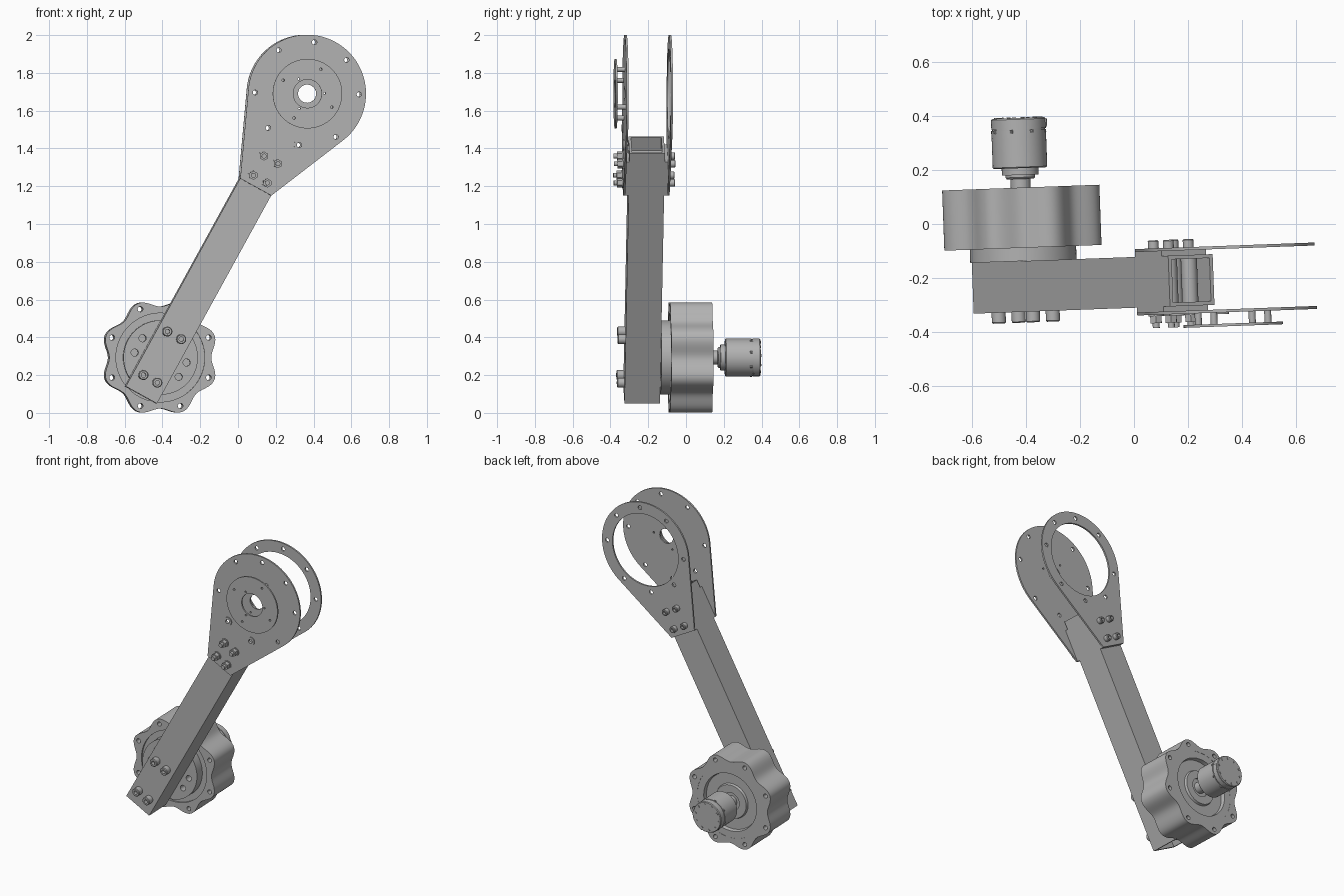
import bpy
import bmesh
from math import sin, cos, pi, radians, acos, atan2, hypot
from mathutils import Matrix

if "Cube" in bpy.data.objects:
    bpy.data.objects.remove(bpy.data.objects["Cube"])

grey = bpy.data.materials.new("plain_grey")
grey.use_nodes = True
colour = (0.45, 0.45, 0.45, 1)
grey.diffuse_color = colour
grey.node_tree.nodes["Principled BSDF"].inputs["Base Color"].default_value = colour

# The arm is built upright in its own frame, then leaned over and turned
POSE = (Matrix.Rotation(radians(2.1), 4, "Z")
        @ Matrix.Translation((-0.523, 0, 0.095))
        @ Matrix.Rotation(radians(28.8), 4, "Y"))
ALONG_Y = Matrix.Rotation(pi / 2, 4, "X")
parts = []


def finish(name, bm):
    """Clean the mesh, pose it and give it the material."""
    bmesh.ops.remove_doubles(bm, verts=bm.verts, dist=0.00005)
    bmesh.ops.recalc_face_normals(bm, faces=bm.faces)
    mesh = bpy.data.meshes.new(name)
    bm.to_mesh(mesh)
    bm.free()
    mesh.transform(POSE)
    mesh.materials.append(grey)
    obj = bpy.data.objects.new(name, mesh)
    bpy.context.collection.objects.link(obj)
    parts.append(obj)


def arc(cx, cy, r, a0=0.0, a1=2 * pi, n=48):
    steps = n if a1 - a0 > 6.28 else n - 1
    return [(cx + r * cos(a0 + (a1 - a0) * i / steps),
             cy + r * sin(a0 + (a1 - a0) * i / steps)) for i in range(n)]


def polar(cx, cy, r, degrees):
    return [(cx + r * cos(radians(d)), cy + r * sin(radians(d))) for d in degrees]


def plate(name, outlines, lo, hi, upright=False):
    """Extrude an outline with holes between two depths."""
    curve = bpy.data.curves.new(name, "CURVE")
    curve.dimensions = "2D"
    curve.fill_mode = "BOTH"
    curve.extrude = (hi - lo) / 2
    for pts in outlines:
        spline = curve.splines.new("POLY")
        spline.points.add(len(pts) - 1)
        for p, (x, y) in zip(spline.points, pts):
            p.co = (x, y, 0, 1)
        spline.use_cyclic_u = True
    temp = bpy.data.objects.new(name + "_curve", curve)
    bpy.context.collection.objects.link(temp)
    deps = bpy.context.evaluated_depsgraph_get()
    mesh = bpy.data.meshes.new_from_object(temp.evaluated_get(deps))
    bm = bmesh.new()
    bm.from_mesh(mesh)
    bpy.data.objects.remove(temp)
    bpy.data.curves.remove(curve)
    bpy.data.meshes.remove(mesh)
    mid = (lo + hi) / 2
    place = (Matrix.Translation((0, 0, mid)) if upright
             else Matrix.Translation((0, mid, 0)) @ ALONG_Y)
    bm.transform(place)
    finish(name, bm)


def lathe(name, profile, x, z, n=48):
    """Turn a (radius, depth) profile around the depth axis."""
    bm = bmesh.new()
    verts = [bm.verts.new((r, y, 0)) for r, y in profile]
    edges = [bm.edges.new(pair) for pair in zip(verts, verts[1:])]
    bmesh.ops.spin(bm, geom=verts + edges, cent=(0, 0, 0), axis=(0, 1, 0),
                   angle=2 * pi, steps=n, use_duplicate=False)
    bm.transform(Matrix.Translation((x, 0, z)))
    finish(name, bm)


HALF = 0.094            # half width of the square tube
FRONT, BACK = -0.310, -0.122
GEAR_Z, DISC_Z, R = 0.226, 1.82, 0.312
FOOT_Z = 1.256

# Hollow square tube
mid_y = (FRONT + BACK) / 2


def square(h):
    return [(-h, mid_y - h), (h, mid_y - h), (h, mid_y + h), (-h, mid_y + h)]


plate("arm_tube", [square(HALF), square(HALF - 0.014)], 0, 1.51, upright=True)

# Gearbox: scalloped housing, inner core and output flange
lobes = []
for i in range(192):
    a = 2 * pi * i / 192
    r = 0.29 + 0.02 * cos(8 * (a - radians(6.3)))
    lobes.append((r * cos(a), GEAR_Z + r * sin(a)))
screw_holes = [arc(x, z, 0.014, n=16)
               for x, z in polar(0, GEAR_Z, 0.277, [6.3 + 45 * k for k in range(8)])]
plate("gearbox_housing", [lobes, arc(0, GEAR_Z, 0.235, n=96)] + screw_holes, -0.073, 0.15)
lathe("gearbox_core", [(0, -0.062), (0.2355, -0.062), (0.2355, 0.149), (0.19, 0.149),
                       (0.185, 0.125), (0.115, 0.125), (0.11, 0.14), (0.06, 0.14),
                       (0.06, 0.13), (0, 0.13)], 0, GEAR_Z, 96)
flange_holes = [arc(x, z, 0.019, n=20) for x, z in
                polar(0, GEAR_Z, 0.14, [18, 72, 108, 162, 198, 252, 288, 342])]
plate("output_flange", [arc(0, GEAR_Z, 0.197, n=96)] + flange_holes, BACK, -0.062)

# Motor with shaft, collar and end cap
lathe("motor_shaft", [(0, 0.12), (0.037, 0.12), (0.037, 0.19), (0, 0.19)], 0, GEAR_Z)
lathe("motor_body", [(0, 0.182), (0.05, 0.182), (0.055, 0.188), (0.055, 0.197), (0.068, 0.197),
                     (0.068, 0.222), (0.097, 0.222), (0.101, 0.226), (0.101, 0.362),
                     (0.098, 0.362), (0.098, 0.367), (0.101, 0.367), (0.101, 0.403),
                     (0.097, 0.408), (0, 0.408)], 0, GEAR_Z, 64)
side = radians(38)
plate("motor_terminal", [arc(0, GEAR_Z, 0.106, -side, side, 16)
                         + arc(0, GEAR_Z, 0.095, -side, side, 16)[::-1]], 0.372, 0.402)
for x, z in polar(0, GEAR_Z, 0.083, range(0, 360, 36)):
    lathe("motor_cap_screw", [(0, 0.411), (0.007, 0.411), (0.007, 0.405)], x, z, 12)
for x, z in polar(0, GEAR_Z, 0.099, range(0, 360, 45)):
    lathe("motor_side_stud", [(0, 0.352), (0.007, 0.352), (0.007, 0.364), (0, 0.364)], x, z, 10)

# Teardrop plates on both sides of the tube top
dx, dz = HALF, FOOT_Z - DISC_Z
tangent = atan2(dz, dx) + acos(R / hypot(dx, dz))
teardrop = ([(-HALF, FOOT_Z), (HALF, FOOT_Z)]
            + arc(0, DISC_Z, R, tangent, pi - tangent, 80))
rim_angles = [90 + s * a for a in (20.7, 62, 117.5, 160) for s in (-1, 1)]
rim_holes = [arc(x, z, 0.013, n=16) for x, z in polar(0, DISC_Z, 0.275, rim_angles)]
small_holes = [arc(x, z, 0.006, n=10)
               for x, z in polar(0, DISC_Z, 0.09, (30, 150, 270))]
plate("front_teardrop_plate", [teardrop, arc(0, DISC_Z, 0.048)] + rim_holes + small_holes,
      -0.339, -0.328)
plate("back_teardrop_plate", [teardrop, arc(0, DISC_Z, 0.237, n=96)] + rim_holes,
      -0.104, -0.093)
pad = [(-HALF, FOOT_Z), (HALF, FOOT_Z), (HALF, 1.46), (-HALF, 1.46)]
plate("front_spacer_pad", [pad], -0.328, FRONT)
plate("back_spacer_pad", [pad], BACK, -0.104)

# Round cover disc held off the front plate on posts
post_spots = polar(0, DISC_Z, 0.147, (0, 90, 180, 270))
disc_holes = [arc(x, z, 0.007, n=12) for x, z in post_spots]
plate("cover_disc", [arc(0, DISC_Z, 0.184, n=80), arc(0, DISC_Z, 0.075)]
      + disc_holes + small_holes, -0.391, -0.381)
for x, z in post_spots:
    lathe("cover_post", [(0.007, -0.381), (0.013, -0.381), (0.013, -0.339),
                         (0.007, -0.339), (0.007, -0.381)], x, z, 16)

# Fasteners
for x in (-0.042, 0.042):
    for z in (0.097, 0.36):
        lathe("lower_bolt", [(0, -0.325), (0.012, -0.325), (0.012, -0.35), (0.022, -0.35),
                             (0.026, -0.346), (0.026, FRONT)], x, z, 24)
    for z in (1.304, 1.42):
        lathe("bolt_sleeve", [(0.03, FRONT), (0.03, BACK)], x, z, 24)
        lathe("upper_washer", [(0, -0.344), (0.028, -0.344), (0.028, -0.339)], x, z, 24)
        lathe("upper_nut", [(0, -0.37), (0.024, -0.37), (0.024, -0.344)], x, z, 6)
        lathe("upper_bolt_tip", [(0, -0.388), (0.013, -0.388), (0.013, -0.37)], x, z, 16)
        lathe("upper_bolt_head", [(0, -0.08), (0.01, -0.08), (0.01, -0.063), (0.017, -0.063),
                                  (0.02, -0.067), (0.02, -0.093)], x, z, 24)
for x, z in polar(0, DISC_Z, 0.275, rim_angles[-2:]):
    lathe("rim_washer", [(0.013, -0.338), (0.013, -0.345), (0.028, -0.345),
                         (0.028, -0.338)], x, z, 24)

# Smooth the round surfaces and keep the edges crisp
bpy.ops.object.select_all(action="DESELECT")
for obj in parts:
    obj.select_set(True)
bpy.context.view_layer.objects.active = parts[0]
bpy.ops.object.shade_smooth_by_angle(angle=radians(30))
